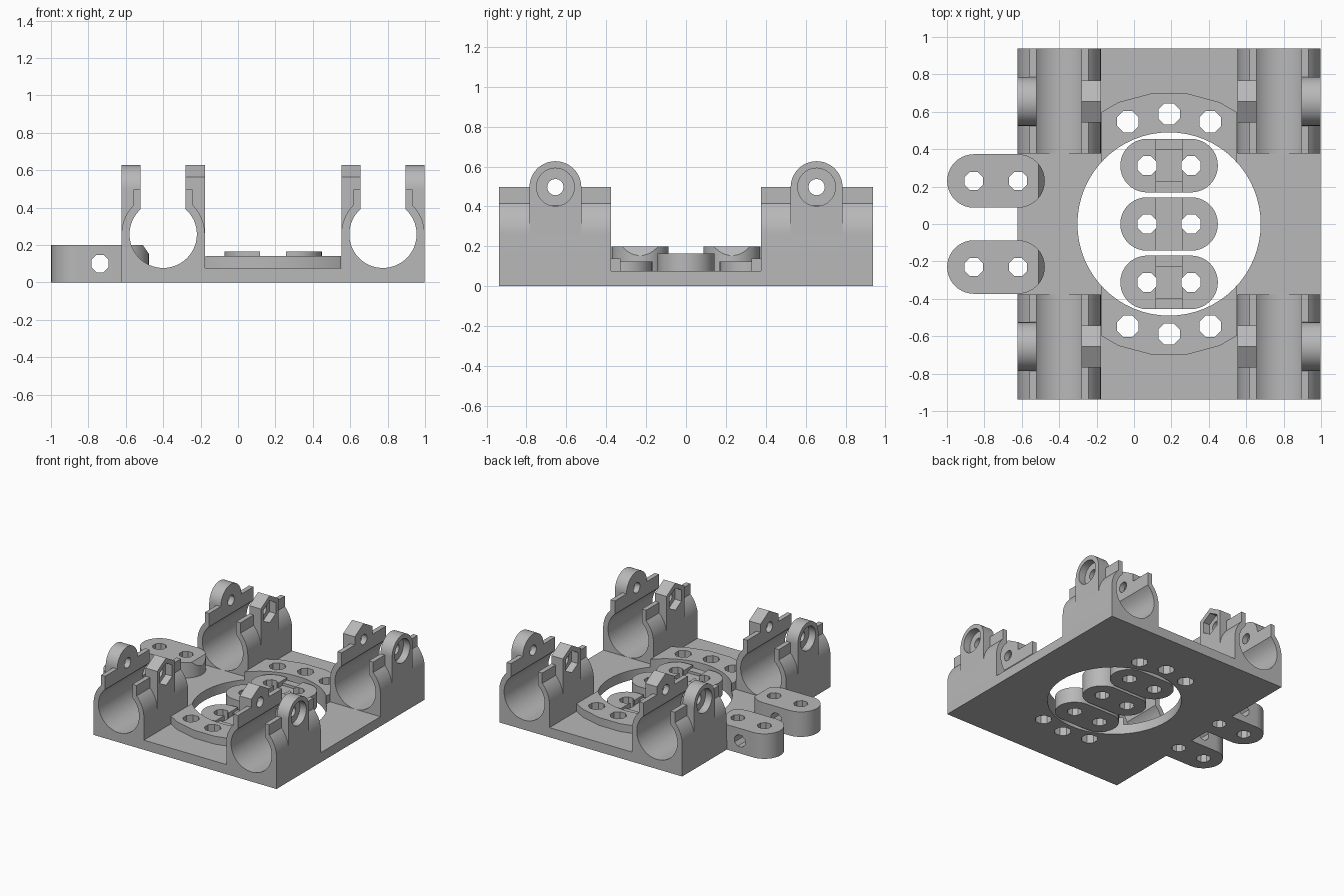
import bpy, bmesh
from math import sin, cos, pi, radians, acos

cube = bpy.data.objects.get("Cube")
if cube:
    bpy.data.objects.remove(cube, do_unlink=True)

GREY = (0.48, 0.48, 0.48, 1)
mat = bpy.data.materials.new("plain_grey")
mat.use_nodes = True
mat.diffuse_color = GREY
mat.node_tree.nodes["Principled BSDF"].inputs["Base Color"].default_value = GREY

MAP = {"x": lambda u, v, w: (w, u, v),
       "y": lambda u, v, w: (u, w, v),
       "z": lambda u, v, w: (u, v, w)}


def arc(cu, cv, r, start, end, n):
    """Points on an arc, angles in radians, both ends included."""
    return [(cu + r * cos(start + (end - start) * i / n),
             cv + r * sin(start + (end - start) * i / n)) for i in range(n + 1)]


def circle(cu, cv, r, n=64, turn=0.0):
    return arc(cu, cv, r, turn, turn + 2 * pi, n)[:-1]


def octagon(cu, cv, r):
    return circle(cu, cv, r, 8, pi / 8)


def rect(u0, u1, v0, v1):
    return [(u0, v0), (u1, v0), (u1, v1), (u0, v1)]


def stadium(cu, cv, half, r):
    return (arc(cu + half, cv, r, -pi / 2, pi / 2, 20)
            + arc(cu - half, cv, r, pi / 2, 3 * pi / 2, 20))


def prism(name, pts, axis, a, b):
    """Extrude a flat profile along an axis from a to b."""
    bm = bmesh.new()
    rings = [[bm.verts.new(MAP[axis](u, v, w)) for u, v in pts] for w in (a, b)]
    n = len(pts)
    for ring in rings:
        bm.faces.new(ring)
    for i in range(n):
        j = (i + 1) % n
        bm.faces.new((rings[0][i], rings[0][j], rings[1][j], rings[1][i]))
    bmesh.ops.recalc_face_normals(bm, faces=bm.faces)
    mesh = bpy.data.meshes.new(name)
    bm.to_mesh(mesh)
    bm.free()
    mesh.materials.append(mat)
    ob = bpy.data.objects.new(name, mesh)
    bpy.context.collection.objects.link(ob)
    return ob


def shape(ob, pts, axis, a, b, op="DIFFERENCE"):
    """Cut, trim or add to a part with another prism, then drop the helper."""
    tool = prism("cutter", pts, axis, a, b)
    tool.hide_render = True
    mod = ob.modifiers.new("shape", "BOOLEAN")
    mod.object, mod.operation, mod.solver = tool, op, "EXACT"
    graph = bpy.context.evaluated_depsgraph_get()
    new = bpy.data.meshes.new_from_object(ob.evaluated_get(graph))
    ob.modifiers.clear()
    ob.data = new
    bpy.data.objects.remove(tool, do_unlink=True)


CX = 0.1875          # centre of the plate in x
HX, HY = 0.81, 0.9375
PLATE, PAD = 0.077, 0.14
HOLE_R = 0.49
parts = []

pad_holes = [(CX + dx, s * y) for s in (-1, 1)
             for dx, y in ((0, 0.588), (-0.22, 0.547), (0.22, 0.547))]
EAR_X, EAR_Y, HALF, ROUND = -0.738, 0.23, 0.118, 0.143
ear_holes = [(EAR_X + d, s * EAR_Y) for d in (-HALF, HALF) for s in (-1, 1)]

# Base plate with the large opening and all screw holes
plate = prism("base_plate", rect(CX - HX, CX + HX, -HY, HY), "z", 0, PLATE)
shape(plate, circle(CX, 0, HOLE_R), "z", -1, 1)
for x, y in pad_holes:
    shape(plate, octagon(x, y, 0.062), "z", -1, 1)
for x, y in ear_holes:
    if x > CX - HX - 0.05:
        shape(plate, octagon(x, y, 0.053), "z", -1, 1)
parts.append(plate)

# Raised mounting pads before and behind the opening
for s, side in ((-1, "front"), (1, "back")):
    pad = prism(side + "_mounting_pad", circle(CX, 0, 0.705, 24, pi / 24), "z", PLATE - 0.02, PAD)
    shape(pad, rect(CX - 0.362, CX + 0.362, *sorted((s * 0.3, s * 0.9))), "z", -1, 1, "INTERSECT")
    shape(pad, circle(CX, 0, HOLE_R), "z", -1, 1)
    for x, y in pad_holes:
        if y * s > 0:
            shape(pad, octagon(x, y, 0.062), "z", -1, 1)
    parts.append(pad)

# Side ears with vertical holes, a cross hole and a chamfered inner end
for s, side in ((-1, "front"), (1, "back")):
    y = s * EAR_Y
    ear = prism(side + "_ear", stadium(EAR_X, y, HALF, ROUND), "z", 0, 0.2)
    for x in (EAR_X - HALF, EAR_X + HALF):
        shape(ear, octagon(x, y, 0.053), "z", -1, 1)
    shape(ear, octagon(EAR_X, 0.1, 0.05), "y", -1, 1)
    shape(ear, [(-0.51, 0.201), (-0.44, 0.1), (-0.44, 0.3), (-0.51, 0.3)], "y", -1, 1)
    parts.append(ear)

# Loose strap links inside the opening
for name, y, top in (("front_link", -0.312, 0.125), ("middle_link", 0, 0.165), ("back_link", 0.312, 0.125)):
    link = prism(name, stadium(CX, y, HALF, ROUND), "z", 0, top)
    for d in (-HALF, HALF):
        shape(link, octagon(CX + d, y, 0.055), "z", -1, 1)
    shape(link, rect(CX - 0.07, CX + 0.07, y - 0.3, y + 0.3), "z", top - 0.04, 1)
    parts.append(link)
    if y:
        for e in (-1, 1):
            v = sorted((y + e * 0.084, y + e * ROUND))
            parts.append(prism(name + "_stop", rect(CX - 0.07, CX + 0.07, *v), "z", top - 0.05, top - 0.02))

# Bearing clamps: open bore, thin lips, round screw boss and hexagonal nut boss
BORE_Z, BORE_R, OUT_R = 0.257, 0.18, 0.2225
SLOT, LIP, SCREW_Z, BOSS_Y = 0.12, 0.158, 0.497, 0.655


def clamp_profile(cx):
    a_out, a_in = acos(LIP / OUT_R), acos(SLOT / BORE_R)
    pts = [(cx - OUT_R, 0), (cx + OUT_R, 0)]
    pts += arc(cx, BORE_Z, OUT_R, 0, a_out, 10)
    pts += [(cx + LIP, SCREW_Z), (cx + SLOT, SCREW_Z)]
    pts += arc(cx, BORE_Z, BORE_R, a_in, -pi - a_in, 48)
    pts += [(cx - SLOT, SCREW_Z), (cx - LIP, SCREW_Z)]
    pts += arc(cx, BORE_Z, OUT_R, pi - a_out, pi, 10)
    return pts


for sx, lr in ((-1, "right"), (1, "left")):
    for sy, fb in ((-1, "front"), (1, "back")):
        label = fb + "_" + lr
        cx, cy = CX + sx * 0.5875, sy * BOSS_Y
        screw = circle(cy, SCREW_Z, 0.041, 16)
        body = prism(label + "_clamp", clamp_profile(cx), "y", *sorted((sy * 0.377, sy * HY)))
        shape(body, screw, "x", -2, 2)
        parts.append(body)

        w, hexa = 0.13, 0.1126
        dome = ([(cy - w, 0.25), (cy + w, 0.25)] + arc(cy, SCREW_Z, w, 0, pi, 24))
        roof = ([(cy - hexa, 0.25), (cy + hexa, 0.25)]
                + arc(cy, SCREW_Z, w, radians(30), radians(150), 2))
        recesses = {"screw_boss": (dome, sx, circle(cy, SCREW_Z, 0.095, 32)),
                    "nut_boss": (roof, -sx, circle(cy, SCREW_Z, 0.088, 6, pi / 6))}
        for kind, (outline, d, recess) in recesses.items():
            span = sorted((cx + d * SLOT, cx + d * OUT_R))
            boss = prism(label + "_" + kind, outline, "x", *span)
            shape(boss, circle(cx, BORE_Z, BORE_R + 0.001, 48), "y", -2, 2)
            shape(boss, screw, "x", -2, 2)
            shape(boss, recess, "x", *sorted((cx + d * 0.165, cx + d * 0.3)))
            parts.append(boss)

# Smooth the round walls, keep the edges sharp
bpy.ops.object.select_all(action="DESELECT")
for ob in parts:
    ob.select_set(True)
bpy.context.view_layer.objects.active = parts[0]
bpy.ops.object.shade_smooth_by_angle(angle=radians(30))
